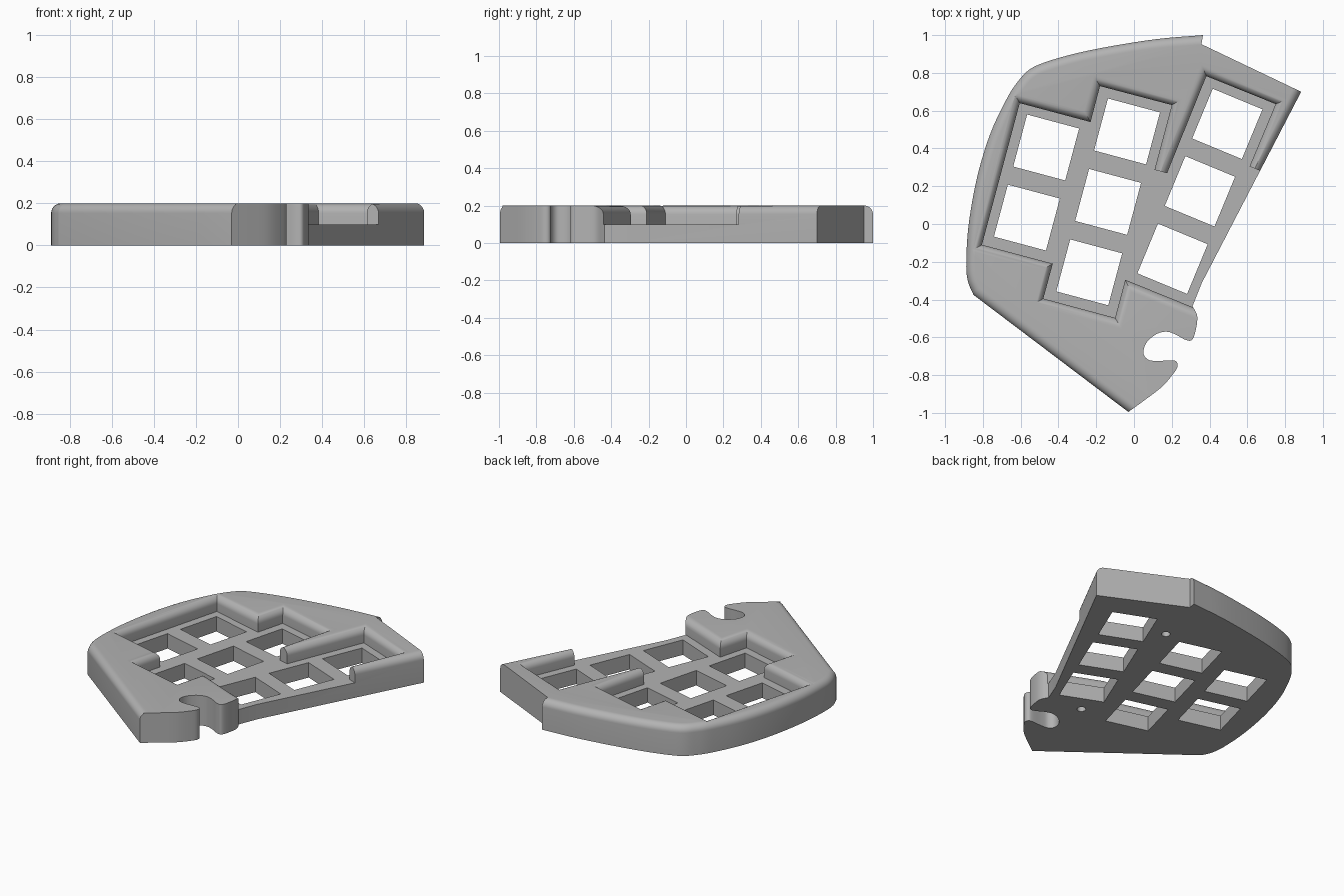
import bpy, bmesh, math
from mathutils import Vector, Matrix

if "Cube" in bpy.data.objects:
    bpy.data.objects.remove(bpy.data.objects["Cube"], do_unlink=True)

HEIGHT, FLOOR, ROUND = 0.2, 0.1, 0.047


def spline(points, steps=5):
    """Smooth curve through the points."""
    p = [Vector(q) for q in points]
    p = [2 * p[0] - p[1]] + p + [2 * p[-1] - p[-2]]
    out = []
    for a, b, c, d in zip(p, p[1:], p[2:], p[3:]):
        for i in range(steps):
            t = i / steps
            out.append(0.5 * (2 * b + (c - a) * t + (2 * a - 5 * b + 4 * c - d) * t ** 2
                              + (3 * b - a - 3 * c + d) * t ** 3))
    return out + [p[-2]]


def offset(points, dists):
    """Move each edge of a counter-clockwise polygon outwards by its own distance."""
    out = []
    for i, p in enumerate(points):
        d1 = (p - points[i - 1]).normalized()
        d2 = (points[(i + 1) % len(points)] - p).normalized()
        n1, n2 = Vector((d1.y, -d1.x)), Vector((d2.y, -d2.x))
        det = n1.x * n2.y - n1.y * n2.x
        a, b = dists[i - 1], dists[i]
        if abs(det) < 0.001:
            out.append(p + n1 * (a + b) / 2)
        else:
            out.append(p + Vector((a * n2.y - b * n1.y, b * n1.x - a * n2.x)) / det)
    return out


def make_object(name, bm):
    bmesh.ops.recalc_face_normals(bm, faces=bm.faces)
    mesh = bpy.data.meshes.new(name)
    bm.to_mesh(mesh)
    bm.free()
    obj = bpy.data.objects.new(name, mesh)
    bpy.context.collection.objects.link(obj)
    return obj


def rounded_prism(name, points, rounded, bottom, sign, extra=0.0):
    """Prism whose rounded edges curve inwards (sign -1) or flare out (sign 1) at the top."""
    points = [Vector(p) for p in points]
    levels = [(bottom, 0)]
    for i in range(9):
        t = math.pi / 2 * i / 8
        levels.append((HEIGHT - ROUND + ROUND * math.sin(t), ROUND * (1 - math.cos(t))))
    if extra:
        levels.append((HEIGHT + extra, ROUND))
    bm = bmesh.new()
    rings = []
    for z, amount in levels:
        ring = offset(points, [sign * amount * r for r in rounded])
        rings.append([bm.verts.new((p.x, p.y, z)) for p in ring])
    for low, high in zip(rings, rings[1:]):
        for i in range(len(low)):
            bm.faces.new((low[i - 1], low[i], high[i], high[i - 1]))
    bm.faces.new(rings[0])
    bm.faces.new(rings[-1])
    return make_object(name, bm)


def cut(target, cutter):
    cutter.hide_render = True
    mod = target.modifiers.new("cut", "BOOLEAN")
    mod.operation, mod.solver, mod.object = "DIFFERENCE", "EXACT", cutter
    bpy.context.view_layer.objects.active = target
    bpy.ops.object.modifier_apply(modifier=mod.name)
    bpy.data.objects.remove(cutter, do_unlink=True)


# Outline of the case: hooked cable notch, straight right side, curved back and left
hook = spline([(-0.03, -0.995), (0.06, -0.93), (0.15, -0.86), (0.21, -0.79), (0.23, -0.755),
               (0.225, -0.73), (0.2, -0.722), (0.12, -0.725), (0.075, -0.718), (0.05, -0.685),
               (0.065, -0.63), (0.115, -0.585), (0.17, -0.57), (0.22, -0.585), (0.27, -0.612),
               (0.305, -0.615), (0.325, -0.57), (0.335, -0.49), (0.31, -0.435)])
right = [Vector(p) for p in [(0.36, -0.31), (0.885, 0.7), (0.357, 0.952)]]
back = spline([(0.365, 1), (0.13, 0.98), (-0.1, 0.945), (-0.3, 0.905), (-0.46, 0.86),
               (-0.55, 0.82), (-0.61, 0.76), (-0.67, 0.67), (-0.76, 0.48), (-0.83, 0.25),
               (-0.875, 0), (-0.888, -0.2), (-0.88, -0.3), (-0.85, -0.375)])
rounded = [0] * len(hook) + [1, 0, 0] + [1] * len(back)
case = rounded_prism("keypad_case", hook + right + back, rounded, 0, -1)

# Pocket for the first two key columns
two_columns = [(-0.805, -0.11), (-0.43, -0.21), (-0.48, -0.395), (-0.1, -0.497), (0.2, 0.63),
               (-0.18, 0.73), (-0.23, 0.54), (-0.605, 0.64)]
cut(case, rounded_prism("two_column_pocket", two_columns, [1] * 8, FLOOR, 1, 0.05))

# Pocket for the third column, open on the right below the short wall
third_column = [(-0.052, -0.293), (0.42, -0.485), (0.72, 0.26), (0.612, 0.305),
                (0.75, 0.635), (0.383, 0.783)]
cut(case, rounded_prism("third_column_pocket", third_column, [1, 0, 0, 1, 1, 1], FLOOR, 1, 0.05))

# Flat end of the dividing wedge
wedge_gap = [(-0.06, -0.28), (-0.04, -0.28), (0.24, 0.252), (0.04, 0.305)]
cut(case, rounded_prism("wedge_gap", wedge_gap, [0] * 4, FLOOR, 1, 0.05))

# Square key holes: first centre, step, count and turn of each column
bm = bmesh.new()
for start, step, count, turn in [((-0.465, 0.405), (-0.102, -0.371), 2, -15),
                                 ((-0.037, 0.49), (-0.1, -0.373), 3, -15),
                                 ((0.494, 0.53), (-0.145, -0.357), 3, -22.5)]:
    for i in range(count):
        centre = Vector(start) + Vector(step) * i
        place = Matrix.Translation((centre.x, centre.y, 0)) @ Matrix.Rotation(math.radians(turn), 4, "Z")
        bmesh.ops.create_cube(bm, size=0.285, matrix=place)
cut(case, make_object("key_holes", bm))

# Blind screw holes in the underside
bm = bmesh.new()
for x, y in [(0.26, 0.61), (0.067, -0.416)]:
    bmesh.ops.create_cone(bm, cap_ends=True, segments=24, radius1=0.027, radius2=0.027,
                          depth=0.24, matrix=Matrix.Translation((x, y, 0)))
cut(case, make_object("screw_holes", bm))

# Plain grey finish
grey = bpy.data.materials.new("grey_plastic")
grey.use_nodes = True
colour = (0.45, 0.45, 0.45, 1)
grey.diffuse_color = colour
grey.node_tree.nodes["Principled BSDF"].inputs["Base Color"].default_value = colour
case.data.materials.clear()
case.data.materials.append(grey)
for poly in case.data.polygons:
    poly.material_index = 0

bpy.ops.object.select_all(action="DESELECT")
case.select_set(True)
bpy.context.view_layer.objects.active = case
bpy.ops.object.shade_smooth_by_angle(angle=math.radians(30))
